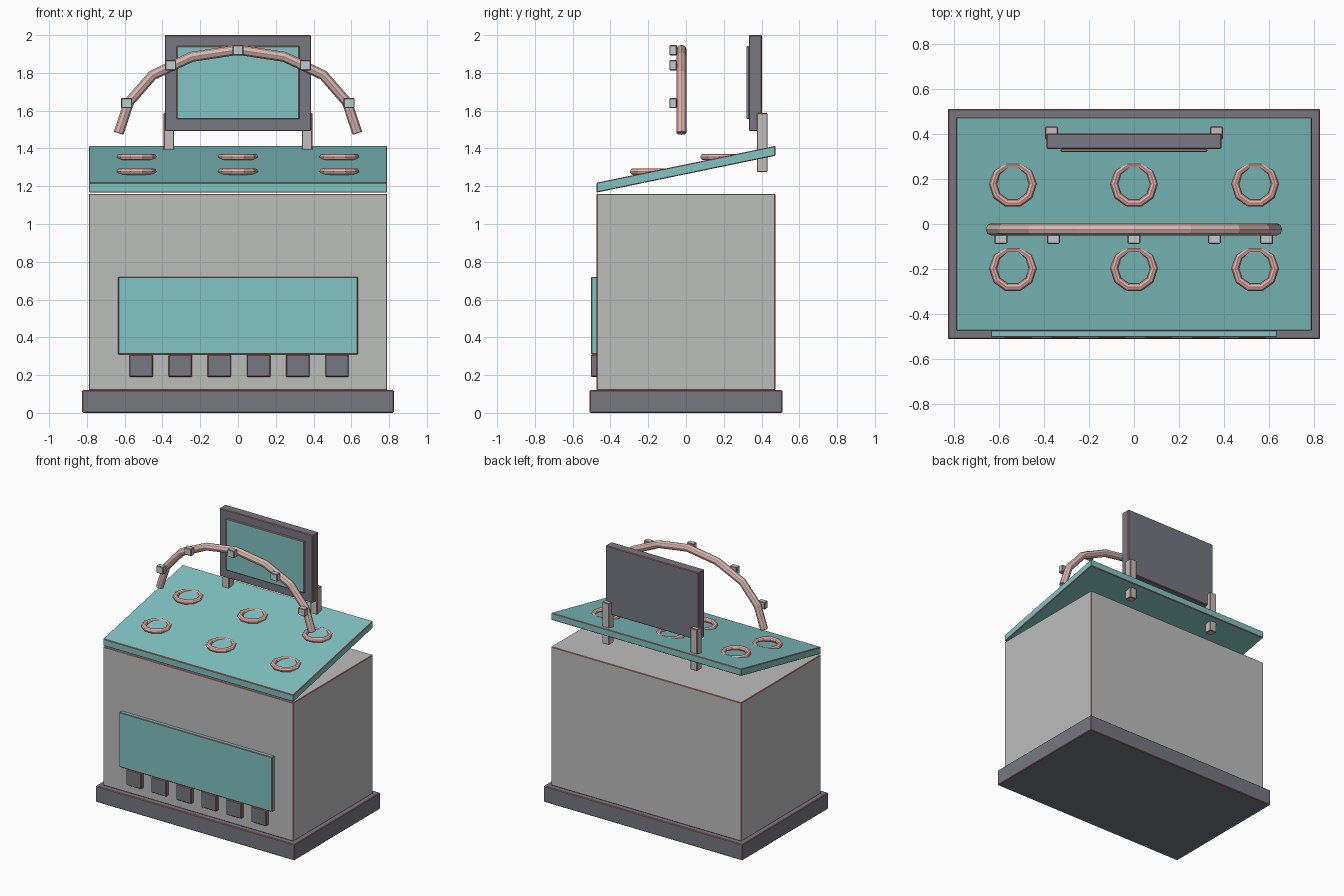
import bpy, bmesh, math
from mathutils import Vector

old = bpy.data.objects.get("Cube")
if old:
    bpy.data.objects.remove(old, do_unlink=True)


def material(name, rgb):
    m = bpy.data.materials.new(name)
    m.use_nodes = True
    m.diffuse_color = (*rgb, 1)
    m.node_tree.nodes["Principled BSDF"].inputs["Base Color"].default_value = (*rgb, 1)
    return m


TEAL = material("teal", (0.22, 0.55, 0.55))
GREY = material("light grey", (0.50, 0.51, 0.50))
DARK = material("slate grey", (0.18, 0.185, 0.22))
PALE = material("pale teal", (0.46, 0.64, 0.62))
STEEL = material("pale grey", (0.54, 0.53, 0.51))
RED = material("red edge trim", (0.72, 0.13, 0.10))


def finish(name, bm, mat, trim):
    """Turn a bmesh into an object whose sharp edges are chamfered in red."""
    bmesh.ops.recalc_face_normals(bm, faces=bm.faces)
    me = bpy.data.meshes.new(name)
    bm.to_mesh(me)
    bm.free()
    me.materials.append(mat)
    me.materials.append(RED)
    ob = bpy.data.objects.new(name, me)
    bpy.context.collection.objects.link(ob)
    bev = ob.modifiers.new("edge trim", "BEVEL")
    bev.width = trim
    bev.segments = 1
    bev.limit_method = "ANGLE"
    bev.angle_limit = math.radians(40)
    bev.material = 1
    return ob


def box(name, x, y, z, mat, slope=0, trim=0.004):
    """Box from (min, max) ranges; slope shears it upward toward the back."""
    bm = bmesh.new()
    bmesh.ops.create_cube(bm, size=1)
    for v in bm.verts:
        v.co = Vector([(a + b) / 2 + c * (b - a) for (a, b), c in zip((x, y, z), v.co)])
        v.co.z += slope * v.co.y
    return finish(name, bm, mat, trim)


def tube(name, path, normal, radius, mat, closed=False, sides=8, trim=0.003):
    """Sweep a polygon along a path lying in the plane with this normal."""
    bm = bmesh.new()
    n = len(path)
    rings = []
    for i, p in enumerate(path):
        before = path[i - 1] if closed or i else p
        after = path[(i + 1) % n] if closed or i < n - 1 else p
        side = (after - before).normalized().cross(normal)
        angles = [math.tau * k / sides for k in range(sides)]
        rings.append([bm.verts.new(p + radius * (math.cos(a) * normal + math.sin(a) * side))
                      for a in angles])
    for i in range(n if closed else n - 1):
        a, b = rings[i], rings[(i + 1) % n]
        for k in range(sides):
            j = (k + 1) % sides
            bm.faces.new((a[k], a[j], b[j], b[k]))
    if not closed:
        bm.faces.new(rings[0])
        bm.faces.new(rings[-1])
    return finish(name, bm, mat, trim)


# Plinth and cabinet
box("base", (-0.825, 0.825), (-0.51, 0.51), (0, 0.12), DARK)
box("cabinet", (-0.79, 0.79), (-0.473, 0.473), (0.12, 1.16), GREY)

# Front panel with a row of tabs below
box("front_panel", (-0.635, 0.635), (-0.502, -0.47), (0.31, 0.72), TEAL)
for i in range(6):
    x = -0.513 + 0.2074 * i
    box(f"front_tab_{i + 1}", (x - 0.062, x + 0.062), (-0.504, -0.47), (0.19, 0.308), DARK)

# Sloping worktop
SLOPE = 0.206
TOP = 1.316
box("sloped_top", (-0.79, 0.79), (-0.473, 0.473), (TOP - 0.052, TOP), TEAL, slope=SLOPE)

# Level rings half sunk into the slope
for row, y in (("front", -0.197), ("back", 0.177)):
    for col, x in (("right", -0.537), ("middle", 0), ("left", 0.537)):
        centre = Vector((x, y, TOP + SLOPE * y + 0.002))
        path = [centre + 0.088 * Vector((math.cos(a), math.sin(a), 0))
                for a in (math.tau * k / 10 for k in range(10))]
        tube(f"{row}_{col}_ring", path, Vector((0, 0, 1)), 0.018, STEEL, closed=True)

# Arched rail
half = [(0.632, 1.48), (0.577, 1.645), (0.452, 1.788), (0.245, 1.885)]
points = [(-x, z) for x, z in half] + [(0, 1.922)] + half[::-1]
tube("arched_rail", [Vector((x, -0.024, z)) for x, z in points],
     Vector((0, 1, 0)), 0.028, STEEL)

# Small blocks along the rail
for i, (x, z) in enumerate([(-0.59, 1.64), (-0.357, 1.84), (0, 1.92), (0.357, 1.84), (0.588, 1.64)]):
    box(f"rail_block_{i + 1}", (x - 0.029, x + 0.029), (-0.088, -0.048),
        (z - 0.027, z + 0.027), PALE)

# Upright display with two posts
box("display_frame", (-0.387, 0.387), (0.333, 0.402), (1.492, 2.0), DARK)
box("display_panel", (-0.325, 0.325), (0.32, 0.335), (1.555, 1.942), TEAL)
for side, x in (("right", -0.366), ("left", 0.366)):
    box(f"{side}_display_post", (x - 0.028, x + 0.028), (0.375, 0.432), (1.275, 1.587), STEEL)
